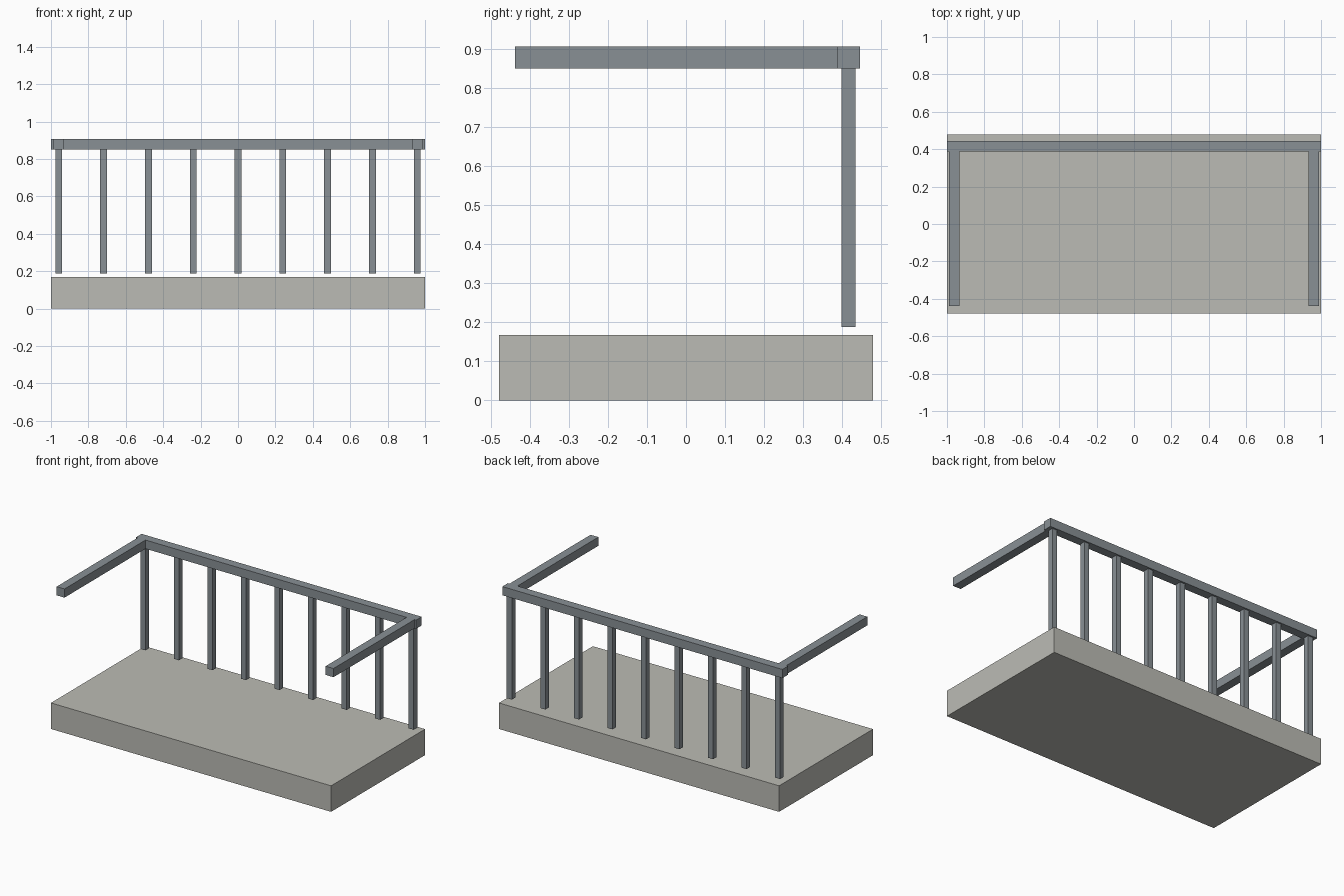
import bpy

if "Cube" in bpy.data.objects:
    bpy.data.objects.remove(bpy.data.objects["Cube"])

def material(name, color):
    m = bpy.data.materials.new(name)
    m.diffuse_color = (*color, 1)
    m.use_nodes = True
    m.node_tree.nodes["Principled BSDF"].inputs["Base Color"].default_value = m.diffuse_color
    return m

concrete = material("concrete", (0.50, 0.50, 0.46))
metal = material("dark_metal", (0.25, 0.28, 0.30))

def box(name, lo, hi, mat):
    """Axis-aligned box between two corners."""
    bpy.ops.mesh.primitive_cube_add(size=1, location=[(a + b) / 2 for a, b in zip(lo, hi)])
    ob = bpy.context.object
    ob.name = name
    ob.scale = [b - a for a, b in zip(lo, hi)]
    bpy.ops.object.transform_apply(location=False, rotation=False, scale=True)
    ob.data.materials.append(mat)
    return ob

# Balcony floor
box("floor_slab", (-1, -0.479, 0), (1, 0.479, 0.168), concrete)

# Handrails: one along the back, one along each side
RAIL_BOTTOM, RAIL_TOP = 0.85, 0.906
box("back_rail", (-1, 0.388, RAIL_BOTTOM), (1, 0.445, RAIL_TOP), metal)
for side, s in (("left", -1), ("right", 1)):
    x0, x1 = sorted((s * 0.932, s * 0.988))
    box(f"{side}_rail", (x0, -0.438, RAIL_BOTTOM), (x1, 0.388, RAIL_TOP), metal)

# Balusters under the back rail
COUNT, HALF = 9, 0.018
for i in range(COUNT):
    x = -0.958 + 1.916 * i / (COUNT - 1)
    box(f"baluster_{i + 1}", (x - HALF, 0.416 - HALF, 0.188),
        (x + HALF, 0.416 + HALF, RAIL_BOTTOM), metal)
